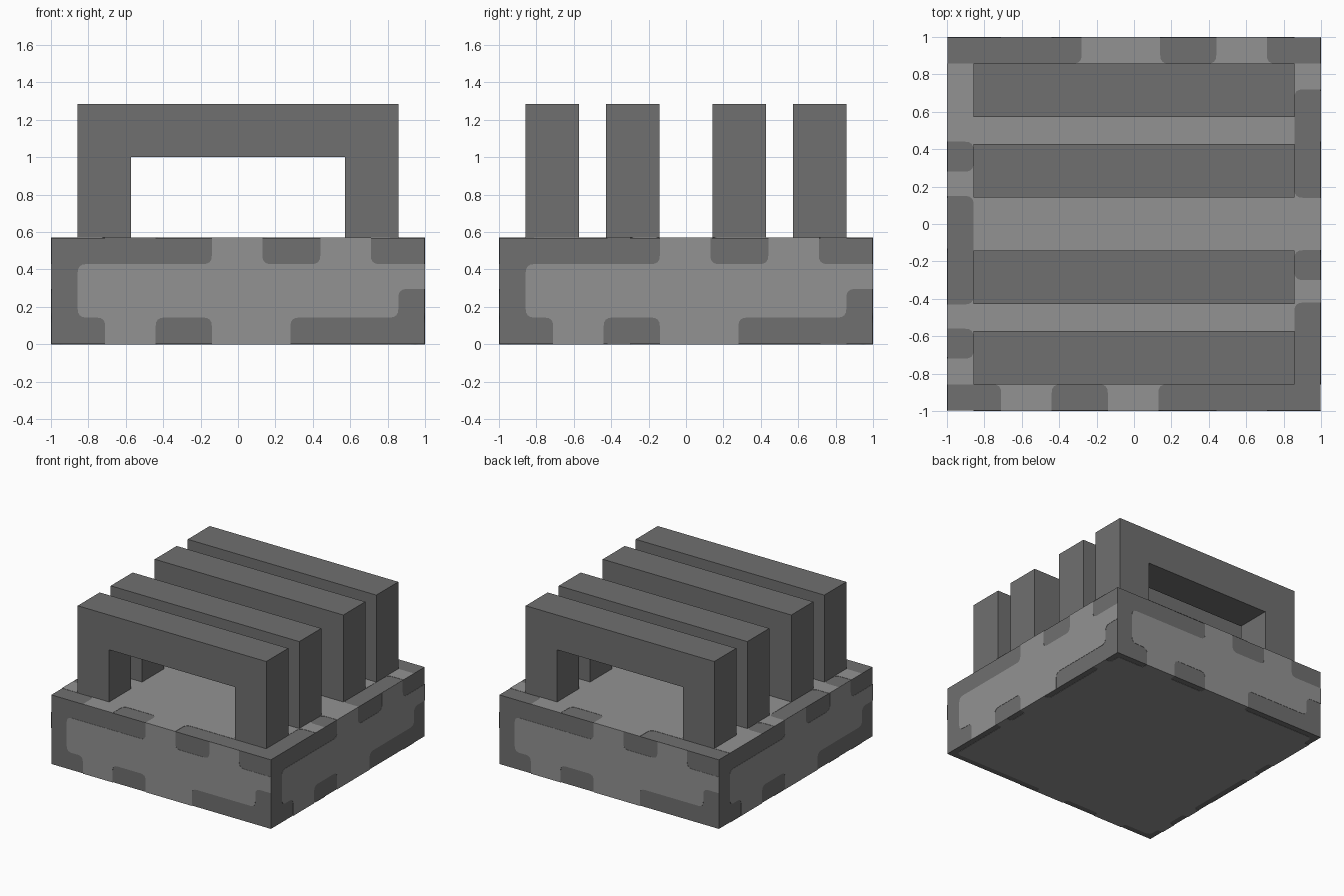
import bpy, bmesh, math
from mathutils import Vector, Matrix

if "Cube" in bpy.data.objects:
    bpy.data.objects.remove(bpy.data.objects["Cube"], do_unlink=True)

UNIT = 1 / 7            # layout module
TOP = 4 * UNIT          # height of the base
SKIN = 0.002            # thickness of the painted plates


def make_material(name, value):
    mat = bpy.data.materials.new(name)
    mat.use_nodes = True
    colour = (value, value, value, 1)
    mat.diffuse_color = colour
    bsdf = mat.node_tree.nodes["Principled BSDF"]
    bsdf.inputs["Base Color"].default_value = colour
    bsdf.inputs["Roughness"].default_value = 0.9
    return mat


DARK = make_material("dark grey", 0.16)
LIGHT = make_material("light grey", 0.29)


def add_prism(name, outline, depth, matrix, mat):
    """Extrude a flat outline along local +z and place it."""
    bm = bmesh.new()
    face = bm.faces.new([bm.verts.new((u, v, 0)) for u, v in outline])
    out = bmesh.ops.extrude_face_region(bm, geom=[face])
    moved = [g for g in out["geom"] if isinstance(g, bmesh.types.BMVert)]
    bmesh.ops.translate(bm, vec=(0, 0, depth), verts=moved)
    bmesh.ops.recalc_face_normals(bm, faces=bm.faces)
    mesh = bpy.data.meshes.new(name)
    bm.transform(matrix)
    bm.to_mesh(mesh)
    bm.free()
    mesh.materials.append(mat)
    obj = bpy.data.objects.new(name, mesh)
    bpy.context.collection.objects.link(obj)
    return obj


def patch_outline(w, h, d, bottom, right, top, left, radius=0.045):
    """Panel inset by d, with tongues reaching the border at given spans."""
    pts = []

    def walk(corner, spans, place):
        pts.append(corner)
        for a, b in spans:
            pts.extend([place(a, d), place(a, 0), place(b, 0), place(b, d)])

    def back(spans):
        return [(b, a) for a, b in reversed(spans)]

    walk((-w + d, -h + d), bottom, lambda s, k: (s, -h + k))
    walk((w - d, -h + d), right, lambda s, k: (w - k, s))
    walk((w - d, h - d), back(top), lambda s, k: (s, h - k))
    walk((-w + d, h - d), back(left), lambda s, k: (-w + k, s))

    # drop repeated points, then round the corners away from the border
    pts = [Vector(p) for p in pts]
    pts = [p for i, p in enumerate(pts) if (p - pts[i - 1]).length > 1e-4]
    result = []
    for i, p in enumerate(pts):
        before, after = pts[i - 1] - p, pts[(i + 1) % len(pts)] - p
        if abs(p.x) > w - 1e-4 or abs(p.y) > h - 1e-4:
            result.append(p)
            continue
        r = min(radius, 0.45 * before.length, 0.45 * after.length)
        a, b = p + before.normalized() * r, p + after.normalized() * r
        for k in range(5):
            t = k / 4
            result.append(a * (1 - t) ** 2 + p * 2 * t * (1 - t) + b * t * t)
    return result


# Base block
s = 1 - SKIN
add_prism("base_block", [(-s, -s), (s, -s), (s, s), (-s, s)], TOP - 2 * SKIN,
          Matrix.Translation((0, 0, SKIN)), DARK)

# Light patches, the same on all four sides
half = TOP / 2
side = patch_outline(1, half, UNIT,
                     bottom=[(-0.71, -0.44), (-0.14, 0.28)],
                     right=[(0.01, half - UNIT)],
                     top=[(-0.14, 0.13), (0.44, 0.71)],
                     left=[])
upright = Matrix.Translation((0, -1 + SKIN, half)) @ Matrix.Rotation(math.pi / 2, 4, 'X')
for k, name in enumerate(("front", "left", "back", "right")):
    add_prism(name + "_patch", side, SKIN,
              Matrix.Rotation(k * math.pi / 2, 4, 'Z') @ upright, LIGHT)

# Light patches on the top and underside, the lower one with a thinner border
for name, border, z in (("top_patch", UNIT, TOP - SKIN), ("underside_patch", 0.05, 0)):
    inner = 1 - UNIT
    flat = patch_outline(1, 1, border,
                         bottom=[(-0.71, -0.44), (-0.14, 0.13)],
                         right=[(-0.42, -0.30), (-0.14, 0.14), (0.72, inner)],
                         top=[(-0.28, 0.14), (0.44, 0.71)],
                         left=[(-inner, -0.72), (-0.56, -0.43), (0.15, 0.28), (0.44, inner)])
    add_prism(name, flat, SKIN, Matrix.Translation((0, 0, z)), LIGHT)

# Four square arches standing on the base
outer, leg, foot, crown = 6 * UNIT, 4 * UNIT, TOP - SKIN, 9 * UNIT
arch = [(-outer, foot), (-leg, foot), (-leg, 7 * UNIT), (leg, 7 * UNIT),
        (leg, foot), (outer, foot), (outer, crown), (-outer, crown)]
for i, y in enumerate((-4, -1, 3, 6)):
    add_prism(f"arch_{i + 1}", arch, 2 * UNIT,
              Matrix.Translation((0, y * UNIT, 0)) @ Matrix.Rotation(math.pi / 2, 4, 'X'), DARK)
